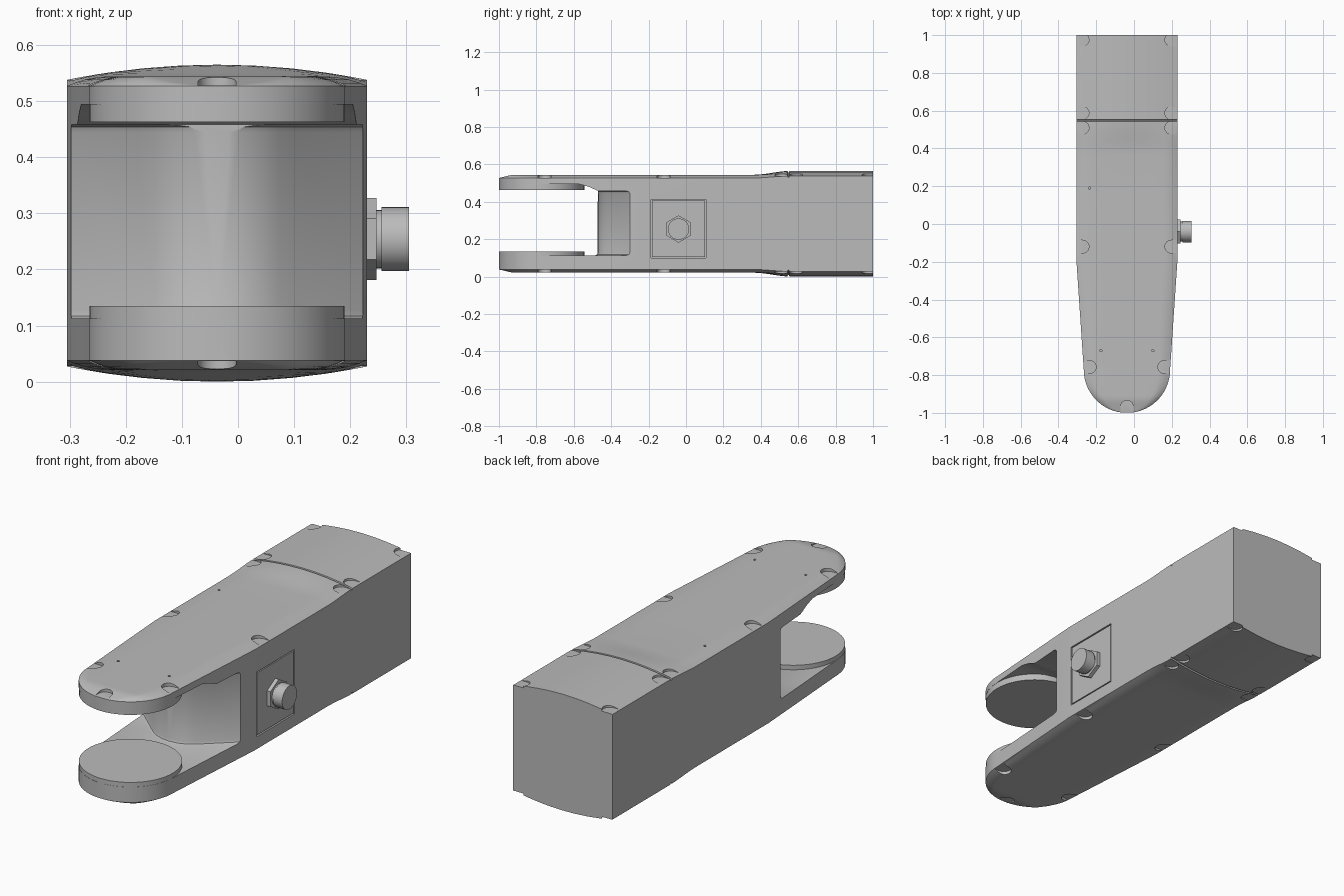
import bpy, bmesh, math
from mathutils import Vector

if "Cube" in bpy.data.objects:
    bpy.data.objects.remove(bpy.data.objects["Cube"])

CX = -0.0375      # body centre line in x
TOP = 0.565       # overall height
TIP_Y, TIP_R = -0.7715, 0.2285

grey = bpy.data.materials.new("plain grey")
grey.use_nodes = True
COLOUR = (0.5, 0.5, 0.5, 1)
grey.diffuse_color = COLOUR
grey.node_tree.nodes["Principled BSDF"].inputs["Base Color"].default_value = COLOUR


def finish(name, bm):
    bmesh.ops.recalc_face_normals(bm, faces=bm.faces[:])
    mesh = bpy.data.meshes.new(name)
    bm.to_mesh(mesh)
    bm.free()
    mesh.materials.append(grey)
    obj = bpy.data.objects.new(name, mesh)
    bpy.context.collection.objects.link(obj)
    return obj


def prism(name, points, low, high, place):
    """Extrude a flat outline; place(a, b, height) gives each position."""
    bm = bmesh.new()
    rings = [[bm.verts.new(place(a, b, h)) for a, b in points] for h in (low, high)]
    bm.faces.new(rings[0])
    bm.faces.new(rings[1])
    n = len(points)
    for i in range(n):
        j = (i + 1) % n
        bm.faces.new((rings[0][i], rings[0][j], rings[1][j], rings[1][i]))
    return finish(name, bm)


def circle(a, b, r, n, start=0.0):
    return [(a + r * math.cos(start + math.tau * i / n),
             b + r * math.sin(start + math.tau * i / n)) for i in range(n)]


def box_outline(a0, a1, b0, b1):
    return [(a0, b0), (a1, b0), (a1, b1), (a0, b1)]


def upright(a, b, h):
    return (a, b, h)


def sideways(a, b, h):
    return (h, a, b)


def cut(target, cutter):
    mod = target.modifiers.new("cut", 'BOOLEAN')
    mod.operation = 'DIFFERENCE'
    mod.solver = 'EXACT'
    mod.object = cutter
    bpy.context.view_layer.objects.active = target
    bpy.ops.object.modifier_apply(modifier=mod.name)
    bpy.data.objects.remove(cutter)


def smooth(obj, angle=28):
    bpy.ops.object.select_all(action='DESELECT')
    obj.select_set(True)
    bpy.context.view_layer.objects.active = obj
    bpy.ops.object.shade_smooth_by_angle(angle=math.radians(angle))


# Shell: crowned sections lofted along y
def half_width(y):
    if y < TIP_Y:
        return math.sqrt(max(0, TIP_R ** 2 - (y - TIP_Y) ** 2))
    s = min(1, (y - TIP_Y) / (-0.2 - TIP_Y))
    return TIP_R + (0.267 - TIP_R) * s


def rear_blend(y):
    s = max(0, min(1, (y - 0.36) / 0.2))
    return s * s * (3 - 2 * s)


def edge_height(y):
    return 0.527 + 0.011 * rear_blend(y)


def section(y, groove):
    b, w = rear_blend(y), half_width(y)
    near_tip = min(1, (y + 1) / 0.07)
    rise = (0.017 + 0.01 * b) * near_tip
    top = []
    for t in (1, 0.95, 0.88, 0.8, 0.72, 0.5, 0.25, 0):
        s = min(1, (1 - t) / 0.28)
        shape = (1 - b) * s * (2 - s) + b * (1 - t * t)
        top.append((t * w, edge_height(y) + rise * shape - groove))
    upper = top + [(-x, z) for x, z in reversed(top[:-1])]
    loop = upper + [(x, TOP - z) for x, z in reversed(upper)]
    return [(CX + x, y, z) for x, z in loop]


stations = [(TIP_Y - TIP_R * math.cos(math.radians(d)), 0) for d in range(6, 91, 6)]
stations += [(y, 0) for y in (-0.5, -0.2, 0.1, 0.36, 0.4, 0.44, 0.48, 0.52, 0.543)]
stations += [(0.545, 0.008), (0.551, 0.008), (0.553, 0), (0.6, 0), (0.8, 0), (1.0, 0)]
bm = bmesh.new()
rings = [[bm.verts.new(p) for p in section(y, g)] for y, g in stations]
bm.faces.new(rings[0])
bm.faces.new(rings[-1])
for r0, r1 in zip(rings, rings[1:]):
    for i in range(len(r0)):
        j = (i + 1) % len(r0)
        bm.faces.new((r0[i], r0[j], r1[j], r1[i]))
body = finish("forked_body", bm)

# Fork gap with a rounded wedge at its back
wedge = [(0.3, -0.264), (0.14, -0.407), (0.11, -0.433), (0.08, -0.454), (0.04, -0.468)]
outline = [(-0.5, -1.2), (0.5, -1.2), (0.5, -0.264)]
outline += [(CX + x, y) for x, y in wedge] + [(CX, -0.472)]
outline += [(CX - x, y) for x, y in reversed(wedge)] + [(-0.5, -0.264)]
gap = prism("gap_cutter", outline, 0.113, 0.458, upright)
bev = gap.modifiers.new("soft_rim", 'BEVEL')
bev.width, bev.segments, bev.angle_limit = 0.014, 2, math.radians(50)
cut(body, gap)

# Relief under the upper arm
relief = [(-1.2, 0.4), (-0.47, 0.4), (-0.47, 0.458), (-0.52, 0.48),
          (-0.57, 0.494), (-0.63, 0.494), (-1.2, 0.494)]
cut(body, prism("relief_cutter", relief, -0.5, 0.5, sideways))


# Screw pockets: rounded slots open to the outside, above and below
def pocket(x, y, direction):
    r, d = 0.034, Vector(direction)
    side = Vector((-d.y, d.x))
    c = Vector((x, y)) - d * 0.032
    pts = []
    for i in range(13):
        a = math.pi * (0.5 + i / 12)
        pts.append(c + d * (r * math.cos(a)) + side * (r * math.sin(a)))
    pts += [c + d * 0.1 - side * r, c + d * 0.1 + side * r]
    floor = edge_height(y) + 0.001
    for low, high in ((floor, 0.7), (-0.2, TOP - floor)):
        cut(body, prism("pocket_cutter", [tuple(p) for p in pts], low, high, upright))


pocket(CX, -1.0, (0, -1))
for side in (-1, 1):
    for y in (-0.757, -0.12, 0.509, 0.588, 0.975):
        pocket(CX + side * half_width(y), y, (side, 0))

# Pin holes in the top
for x, y in ((-0.175, -0.67), (0.1, -0.67), (-0.235, 0.19)):
    cut(body, prism("pin_cutter", circle(x, y, 0.006, 10), 0.52, 0.6, upright))

# Side cover set into a shallow recess
SIDE = CX + 0.267
cut(body, prism("recess_cutter", box_outline(-0.187, 0.107, 0.098, 0.412),
                SIDE - 0.012, SIDE + 0.1, sideways))
prism("side_cover", box_outline(-0.181, 0.101, 0.104, 0.406),
      SIDE - 0.013, SIDE - 0.001, sideways)
smooth(body)

# Round bearing pads on both arms
for name, low, high in (("lower_pad", 0.045, 0.135), ("upper_pad", 0.463, 0.52)):
    smooth(prism(name, circle(CX, TIP_Y, TIP_R - 0.001, 64), low, high, upright))

# Side connector: hex nut, neck and cap
prism("connector_nut", circle(-0.04, 0.254, 0.073, 6, math.pi / 2),
      SIDE - 0.005, 0.247, sideways)
smooth(prism("connector_neck", circle(-0.04, 0.254, 0.052, 32), 0.24, 0.258, sideways))
smooth(prism("connector_cap", circle(-0.04, 0.254, 0.057, 40), 0.256, 0.305, sideways))
